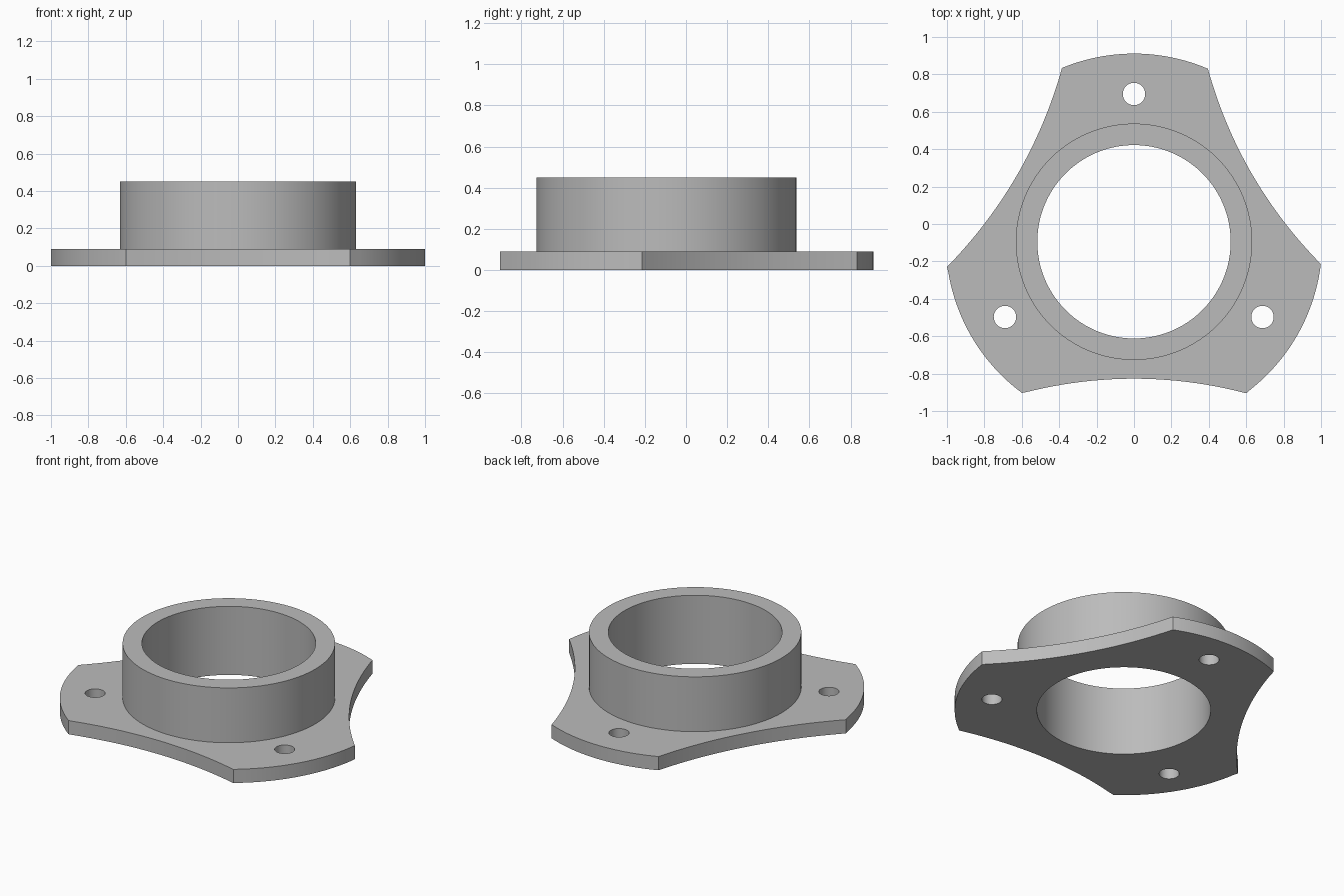
import bpy, bmesh
from math import cos, sin, pi, atan2, radians
from mathutils import Vector

if "Cube" in bpy.data.objects:
    bpy.data.objects.remove(bpy.data.objects["Cube"], do_unlink=True)

CENTRE = Vector((0, -0.095))
BORE, COLLAR, RIM = 0.517, 0.632, 1.006
PLATE_H, TOTAL_H = 0.09, 0.45

grey = bpy.data.materials.new("grey metal")
grey.use_nodes = True
colour = (0.5, 0.5, 0.5, 1)
grey.diffuse_color = colour
grey.node_tree.nodes["Principled BSDF"].inputs["Base Color"].default_value = colour


def circle(centre, radius, n):
    return [Vector((centre[0] + radius * cos(2 * pi * i / n),
                    centre[1] + radius * sin(2 * pi * i / n))) for i in range(n)]


def rim_arc(a, b, n=24):
    """Convex edge around the bore centre, clockwise from a towards b."""
    a0 = atan2(*(a - CENTRE).yx)
    turn = (atan2(*(b - CENTRE).yx) - a0 + pi) % (2 * pi) - pi
    return [CENTRE + RIM * Vector((cos(a0 + turn * i / n), sin(a0 + turn * i / n)))
            for i in range(n)]


def waist_arc(a, b, sag=0.078, n=32):
    """Concave edge between two lobes, bowed towards the bore."""
    inward = (CENTRE - (a + b) / 2).normalized()
    return [a.lerp(b, i / n) + inward * sag * 4 * (i / n) * (1 - i / n) for i in range(n)]


def finish(name, bm):
    bmesh.ops.remove_doubles(bm, verts=bm.verts, dist=1e-5)
    bmesh.ops.recalc_face_normals(bm, faces=bm.faces)
    mesh = bpy.data.meshes.new(name)
    bm.to_mesh(mesh)
    bm.free()
    mesh.materials.clear()
    mesh.materials.append(grey)
    obj = bpy.data.objects.new(name, mesh)
    bpy.context.collection.objects.link(obj)
    bpy.ops.object.select_all(action='DESELECT')
    obj.select_set(True)
    bpy.context.view_layer.objects.active = obj
    bpy.ops.object.shade_smooth_by_angle(angle=radians(30))
    return obj


# Three-lobed outline: corners clockwise from the back lobe
corners = [Vector(c) for c in ((-0.385, 0.833), (0.395, 0.83), (1, -0.215),
                               (0.6, -0.905), (-0.6, -0.905), (-1, -0.23))]
outline = []
for i in range(0, 6, 2):
    a, b, c = corners[i], corners[i + 1], corners[(i + 2) % 6]
    outline += rim_arc(a, b) + waist_arc(b, c)

# Flange plate: filled profile with a bore and three bolt holes
loops = [outline, circle(CENTRE, BORE, 96)]
loops += [circle(c, 0.06, 32) for c in ((0, 0.695), (-0.69, -0.497), (0.687, -0.497))]
profile = bpy.data.curves.new("flange_profile", 'CURVE')
profile.dimensions = '2D'
profile.fill_mode = 'BOTH'
profile.extrude = PLATE_H / 2
for loop in loops:
    spline = profile.splines.new('POLY')
    spline.points.add(len(loop) - 1)
    for point, co in zip(spline.points, loop):
        point.co = (co.x, co.y, 0, 1)
    spline.use_cyclic_u = True
helper = bpy.data.objects.new("flange_profile", profile)
bpy.context.collection.objects.link(helper)
bm = bmesh.new()
bm.from_mesh(helper.to_mesh())
helper.to_mesh_clear()
bpy.data.objects.remove(helper, do_unlink=True)
bmesh.ops.translate(bm, verts=bm.verts, vec=(0, 0, PLATE_H / 2))
finish("flange_plate", bm)

# Collar: round wall standing on the plate, flush with the bore
bm = bmesh.new()
rings = [[bm.verts.new((p.x, p.y, z)) for p in circle(CENTRE, r, 96)]
         for r, z in ((COLLAR, PLATE_H), (COLLAR, TOTAL_H), (BORE, TOTAL_H), (BORE, PLATE_H))]
for k in range(4):
    lower, upper = rings[k], rings[(k + 1) % 4]
    for i in range(96):
        j = (i + 1) % 96
        bm.faces.new((lower[i], lower[j], upper[j], upper[i]))
finish("collar", bm)
